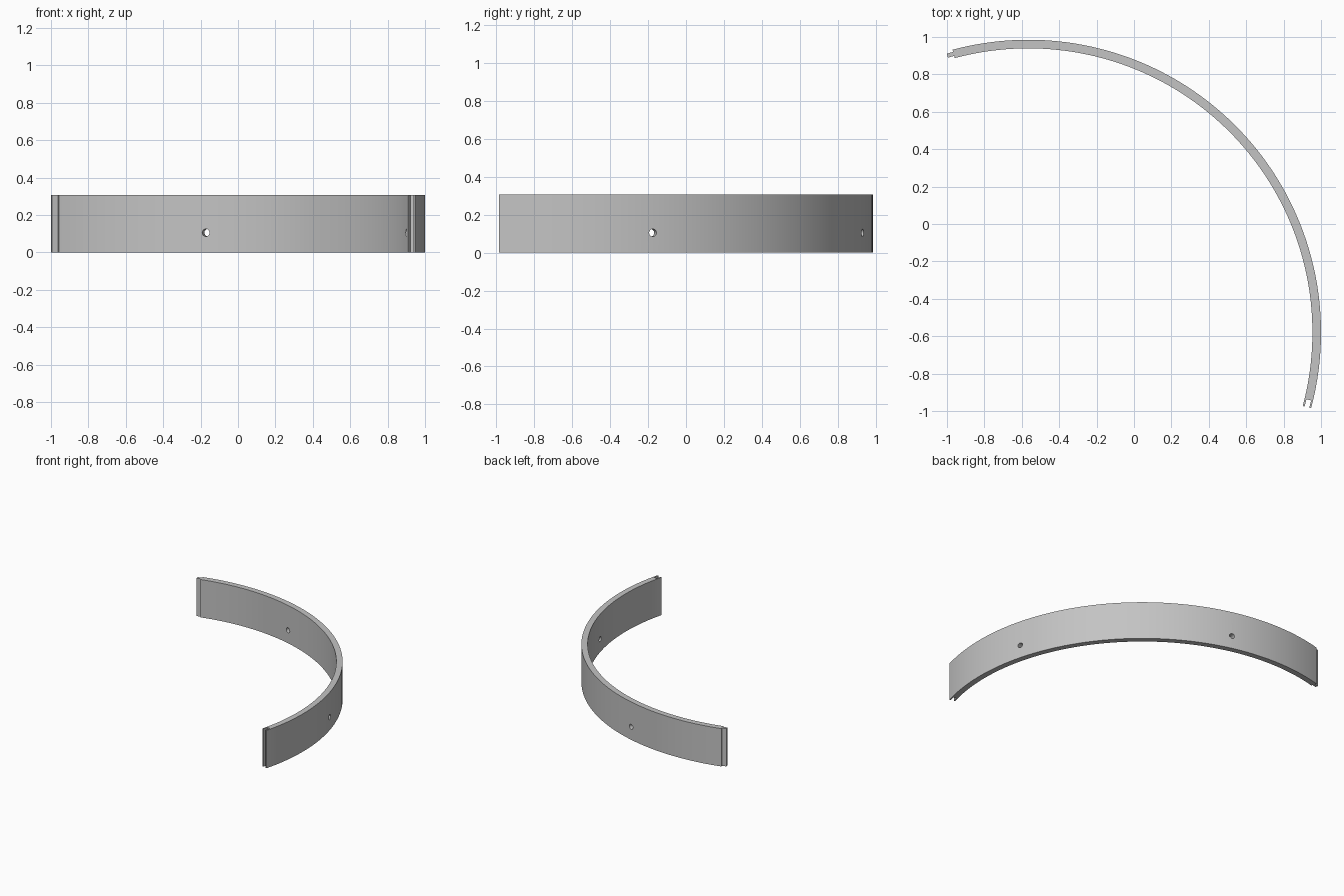
import bpy, bmesh
from math import radians, cos, sin, pi
from mathutils import Matrix, Vector

if "Cube" in bpy.data.objects:
    bpy.data.objects.remove(bpy.data.objects["Cube"])

CX, CY = -0.565, -0.58          # centre of the arc
R_IN, R_OUT, HEIGHT = 1.519, 1.565, 0.307
START, END = -15, 105           # arc limits in degrees


def polar(r, deg, z=0):
    a = radians(deg)
    return Vector((CX + r * cos(a), CY + r * sin(a), z))


def arc(r, a0, a1, n=80):
    return [polar(r, a0 + (a1 - a0) * i / n) for i in range(n + 1)]


def make_object(name, bm):
    bmesh.ops.recalc_face_normals(bm, faces=bm.faces)
    mesh = bpy.data.meshes.new(name)
    bm.to_mesh(mesh)
    bm.free()
    ob = bpy.data.objects.new(name, mesh)
    bpy.context.collection.objects.link(ob)
    return ob


# Plan outline: outer wall, tongue on one end, inner wall, groove in the other
outline = (arc(R_OUT, START, END)
           + arc(1.553, END, 106.3, 2)
           + arc(1.531, 106.3, END, 2)
           + arc(R_IN, END, START)
           + arc(1.529, START, -13.5, 2)
           + arc(1.555, -13.5, START, 2))
bm = bmesh.new()
base = bm.faces.new([bm.verts.new(p) for p in outline])
top = bmesh.ops.extrude_face_region(bm, geom=[base])
bmesh.ops.translate(bm, vec=(0, 0, HEIGHT),
                    verts=[v for v in top["geom"] if isinstance(v, bmesh.types.BMVert)])
band = make_object("curved_band", bm)

# Radial screw holes
bm = bmesh.new()
for deg in (15, 75):
    m = (Matrix.Translation(polar(1.542, deg, 0.105))
         @ Matrix.Rotation(radians(deg), 4, "Z") @ Matrix.Rotation(pi / 2, 4, "Y"))
    bmesh.ops.create_cone(bm, cap_ends=True, segments=32, radius1=0.02,
                          radius2=0.02, depth=0.2, matrix=m)
cutter = make_object("hole_cutter", bm)
cutter.hide_render = True

mod = band.modifiers.new("holes", "BOOLEAN")
mod.operation = "DIFFERENCE"
mod.solver = "EXACT"
mod.object = cutter
bpy.ops.object.select_all(action="DESELECT")
band.select_set(True)
bpy.context.view_layer.objects.active = band
bpy.ops.object.modifier_apply(modifier=mod.name)
bpy.data.objects.remove(cutter)
bpy.ops.object.shade_smooth_by_angle(angle=radians(30))

# Single grey finish
grey = bpy.data.materials.new("light_grey")
grey.use_nodes = True
colour = (0.55, 0.55, 0.55, 1)
grey.diffuse_color = colour
grey.node_tree.nodes["Principled BSDF"].inputs["Base Color"].default_value = colour
band.data.materials.clear()
band.data.materials.append(grey)
